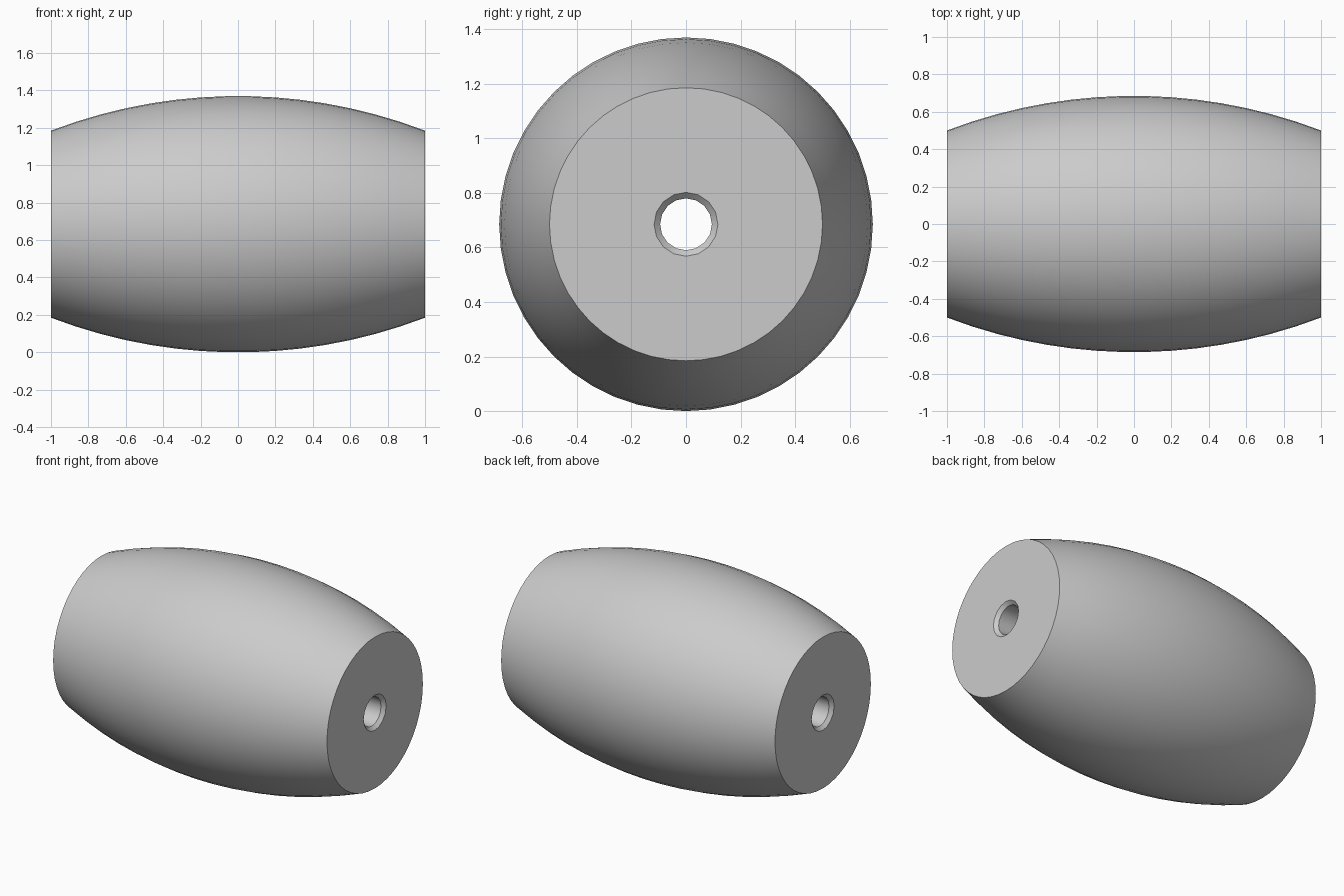
import bpy, bmesh, math

cube = bpy.data.objects.get("Cube")
if cube:
    bpy.data.objects.remove(cube, do_unlink=True)

MID_R, END_R = 0.685, 0.5        # barrel radius in the middle and at the ends
BORE_R, RIM_R, BEVEL = 0.095, 0.117, 0.022
OUT_N, IN_N, STEPS = 48, 16, 15

grey = bpy.data.materials.new("light_grey")
grey.use_nodes = True
grey.diffuse_color = (0.6, 0.6, 0.6, 1)
grey.node_tree.nodes["Principled BSDF"].inputs["Base Color"].default_value = grey.diffuse_color

bm = bmesh.new()


def ring(x, radius, count):
    """A circle of vertices around the x axis."""
    angles = [2 * math.pi * i / count for i in range(count)]
    return [bm.verts.new((x, radius * math.cos(a), radius * math.sin(a))) for a in angles]


def skin(rings):
    """Join neighbouring rings with quads."""
    for a, b in zip(rings, rings[1:]):
        n = len(a)
        for i in range(n):
            j = (i + 1) % n
            bm.faces.new((a[i], a[j], b[j], b[i]))


# Bulging outer wall, a circular arc in section
bulge = MID_R - END_R
arc = (1 + bulge ** 2) / (2 * bulge)
outer = []
for i in range(STEPS + 1):
    x = -1 + 2 * i / STEPS
    outer.append(ring(x, MID_R - arc + math.sqrt(arc ** 2 - x ** 2), OUT_N))
skin(outer)

# Through bore with a bevelled rim at each end
bore = [ring(x, r, IN_N) for x, r in
        ((-1, RIM_R), (-1 + BEVEL, BORE_R), (1 - BEVEL, BORE_R), (1, RIM_R))]
skin(bore)

# Flat ends between wall and bore
ratio = OUT_N // IN_N
for wall, rim in ((outer[0], bore[0]), (outer[-1], bore[-1])):
    for j in range(IN_N):
        edge = [wall[(ratio * j + k) % OUT_N] for k in range(ratio + 1)]
        bm.faces.new(edge + [rim[(j + 1) % IN_N], rim[j]])

bmesh.ops.recalc_face_normals(bm, faces=bm.faces)
mesh = bpy.data.meshes.new("barrel_bead")
bm.to_mesh(mesh)
bm.free()
mesh.materials.append(grey)

bead = bpy.data.objects.new("barrel_bead", mesh)
bead.location.z = MID_R
bpy.context.collection.objects.link(bead)
bpy.ops.object.select_all(action='DESELECT')
bead.select_set(True)
bpy.context.view_layer.objects.active = bead
bpy.ops.object.shade_smooth_by_angle(angle=math.radians(30))
